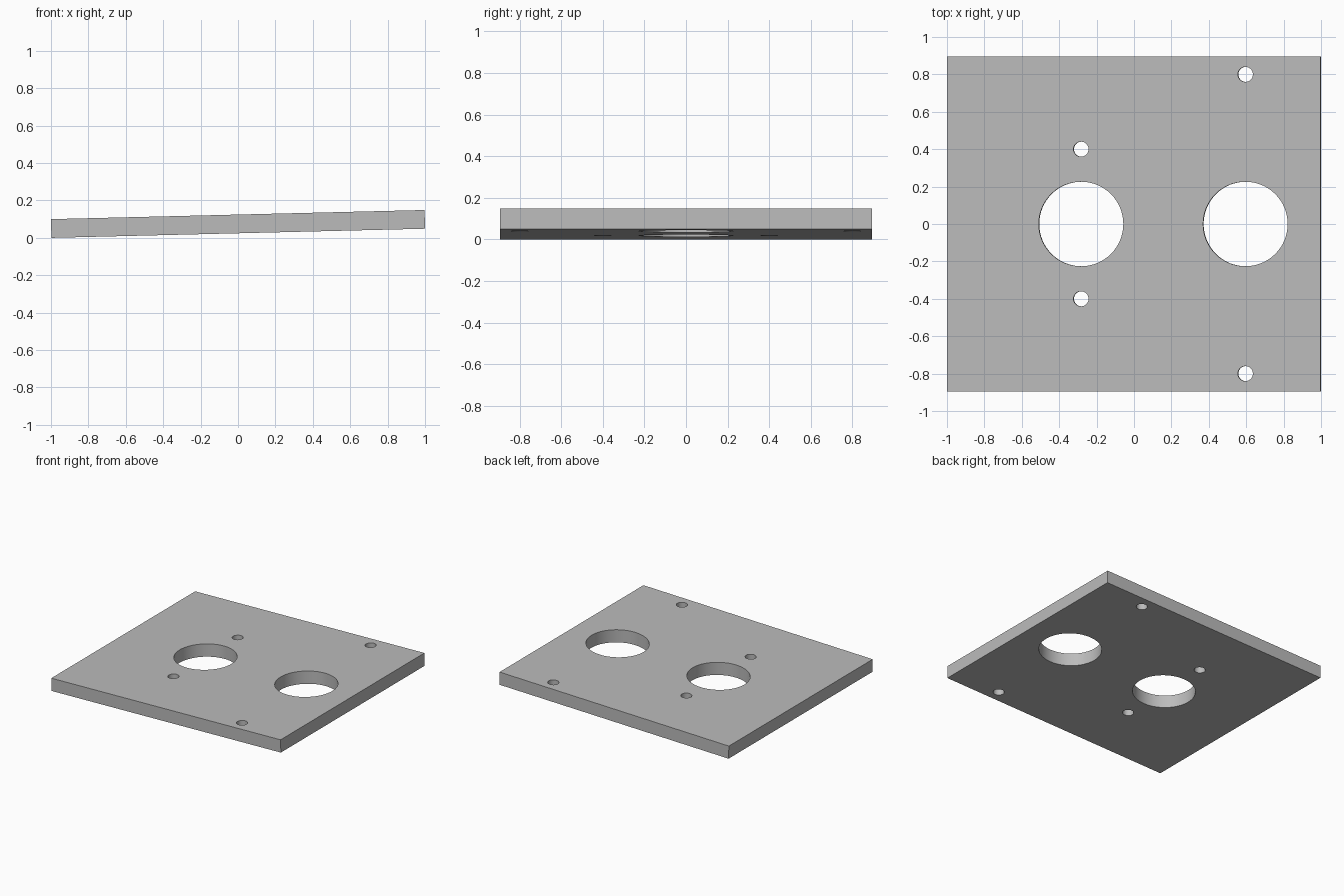
import bpy, bmesh, math
from mathutils import Matrix, Vector

cube = bpy.data.objects.get("Cube")
if cube:
    bpy.data.objects.remove(cube, do_unlink=True)

LENGTH, WIDTH, THICK = 1.998, 1.79, 0.1
TILT = math.radians(1.4)
NEAR_X, FAR_X = -0.282, 0.597
BIG_R, SMALL_R = 0.226, 0.04

grey = bpy.data.materials.new("plain grey")
grey.use_nodes = True
colour = (0.5, 0.5, 0.5, 1)
grey.diffuse_color = colour
grey.node_tree.nodes["Principled BSDF"].inputs["Base Color"].default_value = colour


def make_object(name, bm):
    mesh = bpy.data.meshes.new(name)
    bm.to_mesh(mesh)
    bm.free()
    mesh.materials.append(grey)
    obj = bpy.data.objects.new(name, mesh)
    bpy.context.collection.objects.link(obj)
    return obj


# Flat rectangular plate
bm = bmesh.new()
bmesh.ops.create_cube(bm, size=1, matrix=Matrix.Diagonal((LENGTH, WIDTH, THICK, 1)))
plate = make_object("mounting_plate", bm)

# Two large bores, each with a pair of screw holes
bm = bmesh.new()
for x, offset in ((NEAR_X, 0.4), (FAR_X, 0.8)):
    for y, radius in ((0, BIG_R), (offset, SMALL_R), (-offset, SMALL_R)):
        bmesh.ops.create_cone(bm, cap_ends=True, segments=64, radius1=radius,
                              radius2=radius, depth=THICK * 3,
                              matrix=Matrix.Translation((x, y, 0)))
cutter = make_object("hole_cutter", bm)
cutter.hide_render = True

cut = plate.modifiers.new("holes", "BOOLEAN")
cut.operation = "DIFFERENCE"
cut.solver = "EXACT"
cut.object = cutter
bpy.context.view_layer.objects.active = plate
plate.select_set(True)
cutter.select_set(False)
bpy.ops.object.modifier_apply(modifier=cut.name)
bpy.data.objects.remove(cutter, do_unlink=True)
bpy.ops.object.shade_smooth_by_angle(angle=math.radians(30))

# Tilt the plate so its left side rises, resting on the lower edge
plate.data.transform(Matrix.Rotation(-TILT, 4, "Y"))
lowest = min(v.co.z for v in plate.data.vertices)
plate.data.transform(Matrix.Translation(Vector((0, 0, -lowest))))
